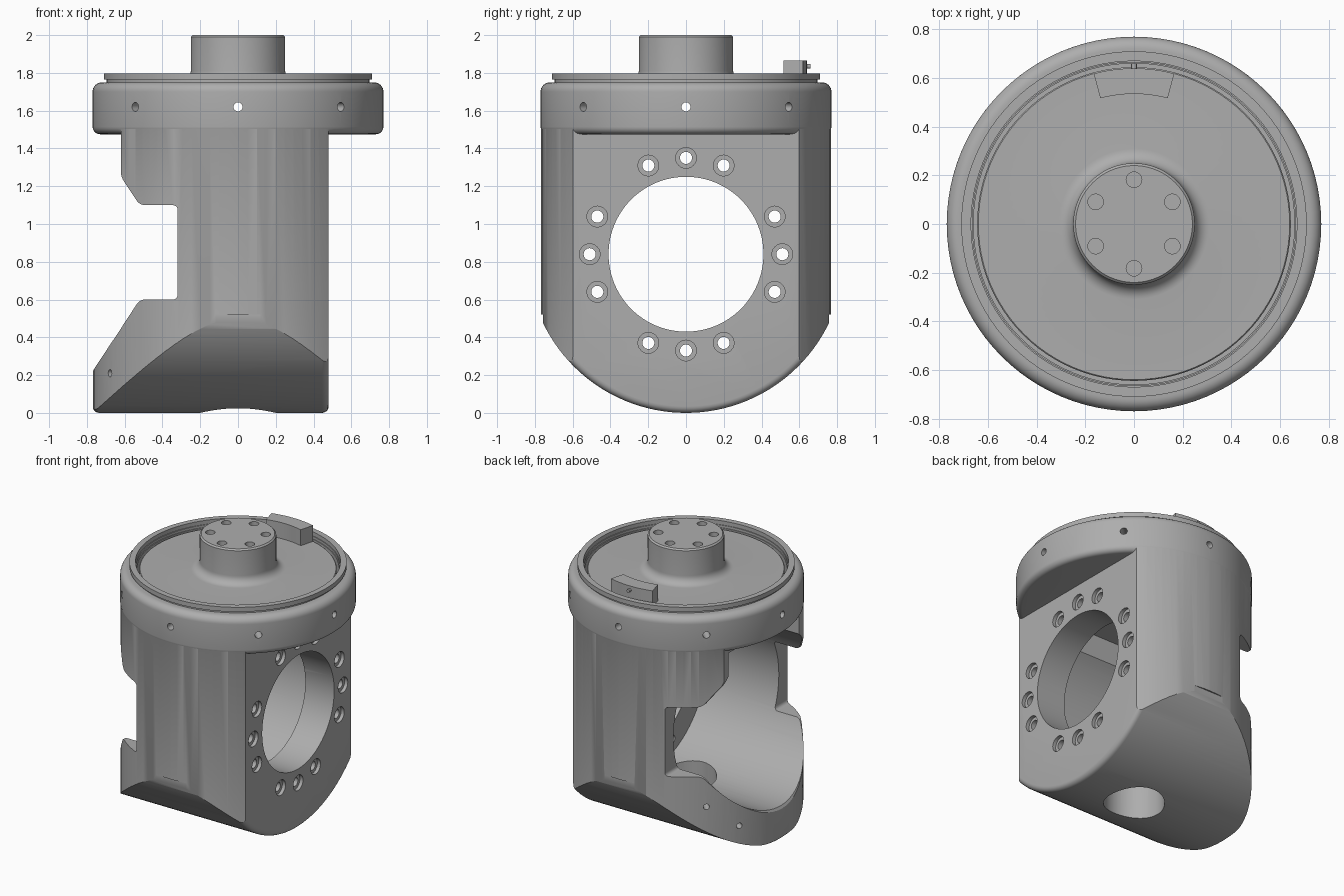
import bpy, bmesh, math
from mathutils import Matrix, Vector

if "Cube" in bpy.data.objects:
    bpy.data.objects.remove(bpy.data.objects["Cube"])

SEG = 96
AXIS_Z = 0.84  # height of the horizontal bore axis

grey = bpy.data.materials.new("machined_grey")
grey.use_nodes = True
colour = (0.42, 0.42, 0.42, 1)
grey.diffuse_color = colour
grey.node_tree.nodes["Principled BSDF"].inputs["Base Color"].default_value = colour


def make(name, bm):
    bmesh.ops.recalc_face_normals(bm, faces=bm.faces)
    mesh = bpy.data.meshes.new(name)
    bm.to_mesh(mesh)
    bm.free()
    obj = bpy.data.objects.new(name, mesh)
    bpy.context.collection.objects.link(obj)
    mesh.materials.append(grey)
    return obj


def lathe(name, profile, closed=False):
    """Spin (radius, z) points round z; points on the axis become poles."""
    bm = bmesh.new()
    verts = [bm.verts.new((r, 0, z)) for r, z in profile]
    pairs = list(zip(verts, verts[1:]))
    if closed:
        pairs.append((verts[-1], verts[0]))
    edges = [bm.edges.new(p) for p in pairs]
    bmesh.ops.spin(bm, geom=verts + edges, cent=(0, 0, 0), axis=(0, 0, 1),
                   angle=math.tau, steps=SEG, use_merge=True)
    bmesh.ops.remove_doubles(bm, verts=bm.verts, dist=0.0001)
    return make(name, bm)


def rod(name, radius, start, end, seg=24):
    """Cylinder between two points."""
    start, end = Vector(start), Vector(end)
    turn = (end - start).to_track_quat("Z", "Y").to_matrix().to_4x4()
    bm = bmesh.new()
    bmesh.ops.create_cone(bm, cap_ends=True, segments=seg, radius1=radius, radius2=radius,
                          depth=(end - start).length,
                          matrix=Matrix.Translation((start + end) / 2) @ turn)
    return make(name, bm)


def box(name, low, high):
    bm = bmesh.new()
    low, high = Vector(low), Vector(high)
    bmesh.ops.create_cube(bm, size=1, matrix=Matrix.Translation((low + high) / 2)
                          @ Matrix.Diagonal((*(high - low), 1)))
    return make(name, bm)


def prism(name, points, direction, bevel=0, rim=False):
    """Extrude a loop; bevel its long edges, or its end rims if rim is set."""
    bm = bmesh.new()
    face = bm.faces.new([bm.verts.new(p) for p in points])
    moved = bmesh.ops.extrude_face_region(bm, geom=[face])["geom"]
    bmesh.ops.translate(bm, vec=direction,
                        verts=[v for v in moved if isinstance(v, bmesh.types.BMVert)])
    bmesh.ops.recalc_face_normals(bm, faces=bm.faces)
    if bevel:
        d = Vector(direction).normalized()
        chosen = []
        for e in bm.edges:
            along = abs((e.verts[1].co - e.verts[0].co).normalized().dot(d)) > 0.99
            if along != rim:
                chosen.append(e)
        bmesh.ops.bevel(bm, geom=chosen, offset=bevel, segments=5, profile=0.5,
                        affect="EDGES", clamp_overlap=True)
    return make(name, bm)


def combine(obj, operation, *tools):
    """Apply booleans and throw the tools away."""
    for tool in tools:
        mod = obj.modifiers.new("cut", "BOOLEAN")
        mod.operation, mod.object, mod.solver = operation, tool, "EXACT"
        bpy.context.view_layer.update()
        mesh = bpy.data.meshes.new_from_object(
            obj.evaluated_get(bpy.context.evaluated_depsgraph_get()))
        obj.modifiers.clear()
        obj.data = mesh
        bpy.data.objects.remove(tool)
    return obj


def arc(cx, cy, r, a0, a1, n):
    steps = [math.radians(a0 + (a1 - a0) * i / n) for i in range(n + 1)]
    return [(cx + r * math.cos(a), cy + r * math.sin(a)) for a in steps]


# Lower body: round-bottomed block trimmed to a vertical cylinder
u_shape = arc(0, AXIS_Z, 0.84, 180, 360, 64) + [(0.84, 1.62), (-0.84, 1.62)]
housing = prism("housing", [(-0.77, y, z) for y, z in u_shape], (1.25, 0, 0), 0.035, rim=True)
combine(housing, "INTERSECT", rod("trim", 0.768, (0, 0, -0.2), (0, 0, 1.58), SEG))

# Stepped opening on the -x side
step = [(-1, 1.7), (-0.62, 1.7), (-0.62, 1.25), (-0.52, 1.1), (-0.32, 1.1),
        (-0.32, 0.6), (-0.52, 0.6), (-0.77, 0.22), (-1, -0.13)]
combine(housing, "DIFFERENCE",
        prism("opening", [(x, -1, z) for x, z in step], (0, 2, 0), 0.025))

# Full round collar with filleted edges
collar = lathe("collar", [(0, 1.475)] + arc(0.73, 1.515, 0.04, -90, 0, 6)
               + arc(0.72, 1.70, 0.05, 0, 90, 8) + [(0, 1.75)])
combine(housing, "UNION", collar)

# Hollow interior, flange bore and bottom drain hole
combine(housing, "DIFFERENCE",
        rod("main_bore", 0.6, (-1, 0, AXIS_Z), (0.25, 0, AXIS_Z), SEG),
        box("bore_top", (-1, -0.4, AXIS_Z), (0.25, 0.4, 1.455)),
        rod("flange_bore", 0.41, (0.1, 0, AXIS_Z), (0.7, 0, AXIS_Z), SEG),
        rod("drain", 0.2, (0, 0, -0.1), (0, 0, 0.5), 48),
        rod("collar_bore", 0.66, (0, 0, 1.52), (0, 0, 1.9), SEG))

# Counterbored bolt holes round the flange bore
for quarter in range(4):
    for offset in (-23, 0, 23):
        a = math.radians(90 * quarter + offset)
        y, z = 0.51 * math.cos(a), AXIS_Z + 0.51 * math.sin(a)
        combine(housing, "DIFFERENCE",
                rod("bolt", 0.032, (0.1, y, z), (0.6, y, z)),
                rod("counterbore", 0.055, (0.455, y, z), (0.6, y, z)))

# Radial screw holes in the collar and the lower lip
for k in range(8):
    a = math.radians(45 * k)
    c, s = math.cos(a), math.sin(a)
    combine(housing, "DIFFERENCE",
            rod("screw", 0.024, (0.6 * c, 0.6 * s, 1.62), (0.9 * c, 0.9 * s, 1.62), 16))
for side in (-1, 1):
    for angle, z in ((135, 0.38), (152, 0.21)):
        c, s = math.cos(math.radians(angle)), side * math.sin(math.radians(angle))
        combine(housing, "DIFFERENCE",
                rod("lip_screw", 0.02, (0.69 * c, 0.69 * s, z), (0.9 * c, 0.9 * s, z), 16))
    # Small flat on the lower edge, front and back
    near, far = sorted((side * 0.758, side * 0.9))
    combine(housing, "DIFFERENCE", box("flat", (-0.12, near, 0.4), (0.12, far, 0.52)))

# Rotating plate with filleted boss
boss = lathe("output_boss", [(0, 1.66), (0.64, 1.66), (0.645, 1.745), (0.64, 1.75)]
             + arc(0.31, 1.81, 0.06, 270, 180, 8)
             + [(0.25, 1.99), (0.24, 2.0), (0, 2.0)])
for k in range(6):
    a = math.radians(30 + 60 * k)
    x, y = 0.182 * math.cos(a), 0.182 * math.sin(a)
    combine(boss, "DIFFERENCE", rod("boss_hole", 0.032, (x, y, 1.9), (x, y, 2.1)))

# Thin seal ring raised above the collar
ring = lathe("seal_ring", [(0.67, 1.765), (0.71, 1.765), (0.71, 1.797), (0.67, 1.797)], True)
# Narrow seat that carries the ring
seat = lathe("ring_seat", [(0.665, 1.74), (0.695, 1.74), (0.695, 1.768), (0.665, 1.768)], True)

# Curved stop block at the back
sector = arc(0, 0, 0.64, 75, 105, 12) + arc(0, 0, 0.535, 105, 75, 12)
stop = prism("stop_block", [(x, y, 1.745) for x, y in sector], (0, 0, 0.12))
pin = rod("stop_pin", 0.012, (0, 0.63, 1.835), (0, 0.66, 1.835), 12)

# Smooth the round faces, keep the machined edges crisp
for obj in (housing, boss, ring, seat, stop, pin):
    bpy.ops.object.select_all(action="DESELECT")
    obj.select_set(True)
    bpy.context.view_layer.objects.active = obj
    bpy.ops.object.shade_smooth_by_angle(angle=math.radians(30))
